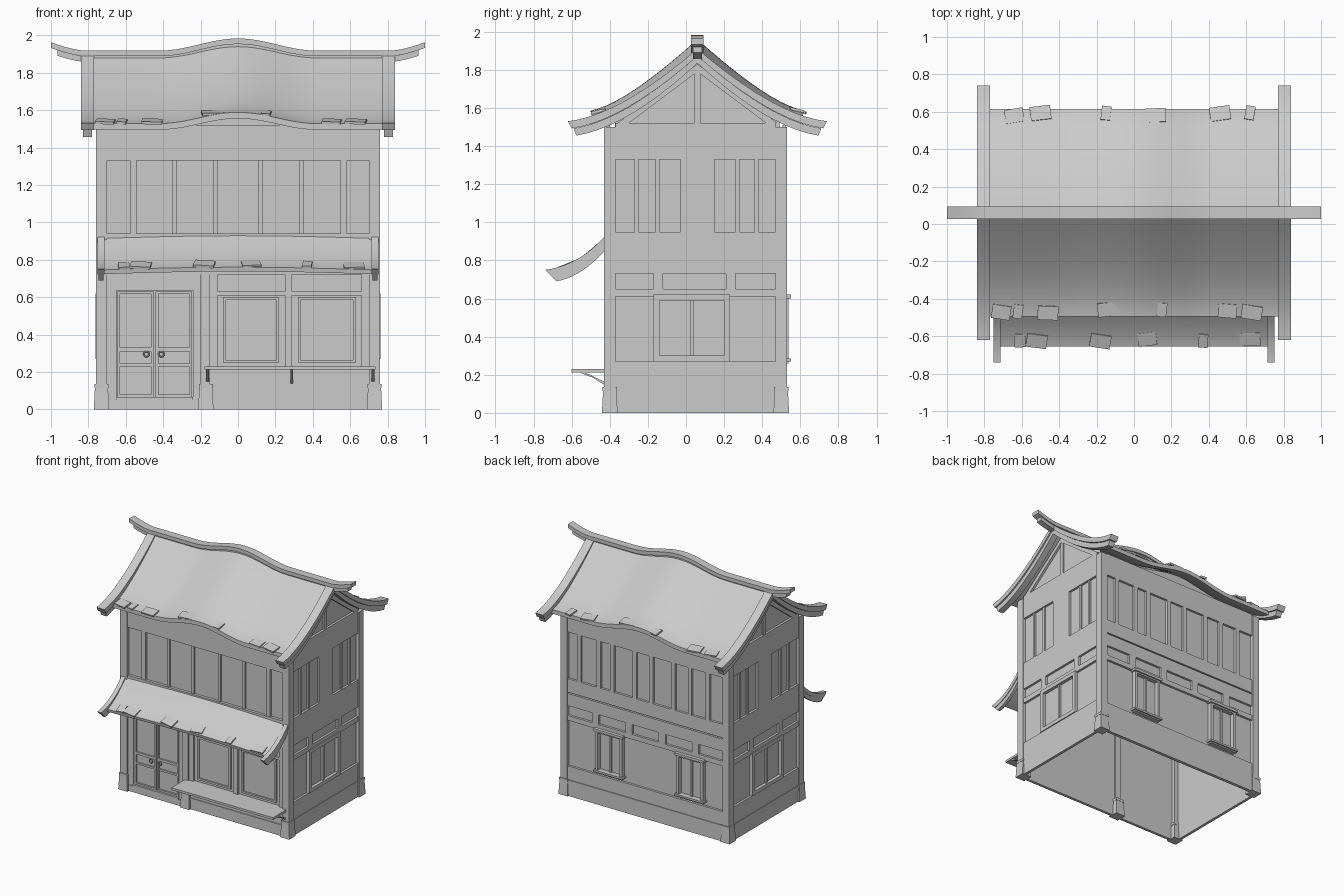
import bpy, bmesh, math, random
from mathutils import Matrix

if "Cube" in bpy.data.objects:
    bpy.data.objects.remove(bpy.data.objects["Cube"])
random.seed(4)
C = 0.06                       # y of the roof ridge
# wall planes: axis (0=x, 1=y), position, outward sign
SIDES = {"front": (1, -0.40, -1), "back": (1, 0.505, 1), "left": (0, -0.735, -1), "right": (0, 0.735, 1)}


def finish(name, bm, smooth=False):
    bmesh.ops.recalc_face_normals(bm, faces=bm.faces[:])
    me = bpy.data.meshes.new(name)
    bm.to_mesh(me)
    bm.free()
    if smooth:
        for p in me.polygons:
            p.use_smooth = True
        me.set_sharp_from_angle(angle=math.radians(30))
    ob = bpy.data.objects.new(name, me)
    bpy.context.collection.objects.link(ob)
    return ob


def boxes(name, items):
    """One object from boxes (x0, x1, y0, y1, z0, z1)."""
    bm = bmesh.new()
    for x0, x1, y0, y1, z0, z1 in items:
        m = Matrix.Translation(((x0 + x1) / 2, (y0 + y1) / 2, (z0 + z1) / 2))
        bmesh.ops.create_cube(bm, size=1, matrix=m @ Matrix.Diagonal((x1 - x0, y1 - y0, z1 - z0, 1)))
    return finish(name, bm)


def on(side, u0, u1, z0, z1, d=0.018):
    """Box standing out by d from a wall."""
    ax, p, s = SIDES[side]
    a, b = sorted((p, p + s * d))
    return (a, b, u0, u1, z0, z1) if ax == 0 else (u0, u1, a, b, z0, z1)


def frame(side, u0, u1, z0, z1, w=0.02, d=0.03):
    return [on(side, u0, u0 + w, z0, z1, d), on(side, u1 - w, u1, z0, z1, d),
            on(side, u0 + w, u1 - w, z0, z0 + w, d), on(side, u0 + w, u1 - w, z1 - w, z1, d)]


def sheet(name, pts):
    bm = bmesh.new()
    bm.faces.new([bm.verts.new(p) for p in pts])
    return finish(name, bm)


def bez(a, b, c, n=10):
    return [tuple((1 - t) ** 2 * a[i] + 2 * t * (1 - t) * b[i] + t * t * c[i] for i in (0, 1))
            for t in (k / n for k in range(n + 1))]


def sweep(name, section, xs, lift=lambda x: 0, smooth=True):
    """Carry a (y, z) section along x, lifted by a function of x."""
    bm = bmesh.new()
    rings = [[bm.verts.new((x, y, z + lift(x))) for y, z in section] for x in xs]
    n = len(section)
    for r, q in zip(rings, rings[1:]):
        for i in range(n):
            bm.faces.new((r[i], r[(i + 1) % n], q[(i + 1) % n], q[i]))
    bm.faces.new(rings[0])
    bm.faces.new(rings[-1])
    return finish(name, bm, smooth)


def gable(top, bottom):
    """Mirror two half curves (distance from ridge, z) into a closed section."""
    both = lambda h: [(C - d, z) for d, z in reversed(h)] + [(C + d, z) for d, z in h[1:]]
    return both(top) + both(bottom)[::-1]


def lean(top, bottom):
    return top + bottom[::-1]


def bump(x):
    return 0.03 * (1 + math.cos(math.pi * x / 0.42)) if abs(x) < 0.42 else 0


def ridge_lift(x):
    return bump(x) * 1.08 + 0.045 * (max(0, abs(x) - 0.82) / 0.18) ** 1.5


span = lambda w, n: [-w + 2 * w * i / n for i in range(n + 1)]

# wall shells, open underneath
sheet("front_wall", [(-.735, -.40, 0), (.735, -.40, 0)] + [(x, -.40, 1.525 + bump(x)) for x in span(.735, 16)[::-1]])
sheet("back_wall", [(-.735, .505, 0), (.735, .505, 0)] + [(x, .505, 1.525 + bump(x)) for x in span(.735, 16)[::-1]])
under = bez((0, 1.87), (.38, 1.53), (.555, 1.495))
gable_top = [(C + s * d, z) for s, h in ((1, under[::-1]), (-1, under[1:])) for d, z in h if d < .46]
for side in ("left", "right"):
    x = SIDES[side][1]
    sheet(side + "_wall", [(x, -.40, 0), (x, .505, 0)] + [(x, y, z) for y, z in gable_top])

# corner posts and door post, with tapered bases
corners = [(sx * .73, y) for sx in (-1, 1) for y in (-.40, .50)]
boxes("corner_posts", [(x - .03, x + .03, y - .03, y + .03, .1, 1.5) for x, y in corners])
boxes("door_post", [(-.2, -.15, -.43, -.39, .1, .75)])
bm = bmesh.new()
for x, y in corners + [(-.172, -.40)]:
    bmesh.ops.create_cone(bm, cap_ends=True, segments=4, radius1=.041 * 2 ** .5, radius2=.035 * 2 ** .5, depth=.115,
                          matrix=Matrix.Translation((x, y, .0575)) @ Matrix.Rotation(math.pi / 4, 4, 'Z'))
    bmesh.ops.create_cube(bm, size=1, matrix=Matrix.Translation((x, y, .125)) @ Matrix.Diagonal((.074, .074, .02, 1)))
finish("post_bases", bm)

# horizontal beams of the side walls, their panels, windows and gable trusses
for side in ("left", "right"):
    b = [on(side, -.37, .47, z0, z1) for z0, z1 in ((.13, .27), (.61, .65), (.73, .92), (.92, .95), (1.33, 1.52))]
    b += [on(side, -.37, .47, 0, .13, .022), on(side, -.03, .15, .95, 1.33)]
    b += [on(side, u, u + .02, .95, 1.33, .012) for u in (-.27, -.16, .26, .36)]
    b += [on(side, u, u + .05, .65, .73) for u in (-.17, .21)]
    boxes(side + "_wall_beams", b)
    boxes(side + "_window_frame", frame(side, -.17, .23, .27, .62, .03, .026) + [on(side, .02, .04, .29, .6, .015)])
    x0 = min(SIDES[side][1], SIDES[side][1] + SIDES[side][2] * .018)
    for s in (-1, 1):
        sweep(side + "_gable_rafter", [(C, 1.83), (C, 1.79), (C + s * .36, 1.52), (C + s * .42, 1.52)],
              [x0, x0 + .018], smooth=False)
    boxes(side + "_king_post", [on(side, C - .015, C + .015, 1.52, 1.8, .012)])

# back wall beams, battens and two windows
b = [on("back", -.7, .7, z0, z1) for z0, z1 in ((.61, .65), (.73, .83), (.84, .95), (1.33, 1.51))]
b += [on("back", -.7, .7, 0, .13, .025), on("back", -.7, .7, .13, .24)]
b += [on("back", u - .018, u + .018, .95, 1.33) for u in (-.56, -.4, -.25, -.05, .1, .3, .42, .6)]
b += [on("back", u - .03, u + .03, .65, .73) for u in (-.45, -.15, .15, .45)]
boxes("back_wall_beams", b)
for u in (-.53, .2):
    boxes("back_window", frame("back", u, u + .24, .26, .61, .022, .034)
          + [on("back", u - .012, u + .252, .6, .62, .045), on("back", u - .012, u + .252, .27, .285, .045)]
          + [on("back", u + .113, u + .127, .28, .6, .015)])

# front wall beams and upper shutters
b = [on("front", -.7, .7, z0, z1, .022) for z0, z1 in ((.72, .94), (1.33, 1.52), (0, .05))]
b += [on("front", -.15, .7, .05, .09, .022), on("front", -.15, .7, .09, .22, .016)]
b += [on("front", u - .018, u + .018, .94, 1.33) for u in (-.56, .565)]
b += [on("front", u - .012, u + .012, .94, 1.33, .012) for u in (-.34, -.12, .12, .34)]
boxes("front_wall_beams", b)

# shop windows beside the door, with transom panels
b = [on("front", .25, .29, .22, .72), on("front", -.15, -.11, .22, .72), on("front", .66, .7, .22, .72)]
b += [on("front", -.11, .25, .61, .63), on("front", .29, .66, .61, .63)]
b += frame("front", -.08, .22, .25, .6, .015, .012) + frame("front", .32, .63, .25, .6, .015, .012)
boxes("shop_windows", b)

# double door with frame and ring handles
b = [on("front", -.7, -.65, .05, .72), on("front", -.24, -.2, .05, .72), on("front", -.65, -.24, .635, .72),
     on("front", -.65, -.24, .05, .065, .03)]
boxes("door_frame", b)
for u in (-.645, -.44):
    boxes("door_leaf", frame("front", u, u + .195, .065, .63, .014, .014)
          + [on("front", u + .014, u + .181, .31, .33, .012), on("front", u + .014, u + .181, .23, .245, .01)])
for x in (-.49, -.41):
    bpy.ops.mesh.primitive_torus_add(location=(x, -.42, .295), rotation=(math.pi / 2, 0, 0), major_radius=.014,
                                     minor_radius=.004, major_segments=12, minor_segments=6)
    bpy.context.object.name = "door_handle"

# bench in front of the shop window
boxes("bench_seat", [(-.18, .735, -.6, -.4, .212, .23)])
for x in (-.17, .28, .715):
    sweep("bench_brace", [(-.56, .212), (-.53, .212), (-.41, .135), (-.41, .155)], [x, x + .015], smooth=False)

# main roof and its two-tier barge boards
roof_top = bez((0, 1.9), (.38, 1.56), (.555, 1.528))
sweep("main_roof", gable(roof_top, under), span(.78, 40), bump)
upper = gable(bez((0, 1.91), (.41, 1.56), (.68, 1.53)), bez((0, 1.872), (.39, 1.53), (.66, 1.493)))
lower = gable(bez((0, 1.872), (.39, 1.53), (.65, 1.493)), bez((0, 1.835), (.36, 1.5), (.635, 1.455)))
for s in (-1, 1):
    sweep("barge_board_upper", upper, [s * .77, s * .84])
    sweep("barge_board_lower", lower, [s * .78, s * .83])

# ridge beam in two tiers
sweep("ridge_cap", [(C - .033, 1.888), (C + .033, 1.888), (C + .033, 1.918), (C - .033, 1.918)], span(1, 60), ridge_lift)
sweep("ridge_beam", [(C - .024, 1.858), (C + .024, 1.858), (C + .024, 1.888), (C - .024, 1.888)], span(.965, 58), ridge_lift)

# awning over the shop front, with side boards
awning_lift = lambda x: .015 * math.cos(math.pi * x / 1.5)
awn_top = bez((-.41, .925), (-.55, .785), (-.655, .745))
sweep("awning", lean(awn_top, bez((-.41, .895), (-.54, .765), (-.65, .722))), span(.725, 20), awning_lift)
mid = bez((-.41, .905), (-.55, .745), (-.71, .72))
for s in (-1, 1):
    sweep("awning_board_upper", lean(bez((-.41, .945), (-.55, .775), (-.74, .75)), mid), [s * .715, s * .75])
    sweep("awning_board_lower", lean(mid, bez((-.41, .87), (-.54, .715), (-.68, .69))), [s * .72, s * .745])


# loose shingles along the eaves: (centre x, width)
def shingles(name, spots, y, z, slope, lift):
    bm = bmesh.new()
    for x, w in spots:
        m = Matrix.Translation((x, y + random.uniform(-.012, .012), z + lift(x))) @ Matrix.Rotation(slope, 4, 'X')
        m = m @ Matrix.Rotation(random.uniform(-.2, .2), 4, 'Z')
        bmesh.ops.create_cube(bm, size=1, matrix=m @ Matrix.Diagonal((w, .075, .014, 1)))
    finish(name, bm)


shingles("front_shingles", [(-.71, .1), (-.62, .05), (-.46, .11), (-.13, .13), (.15, .05), (.5, .1), (.63, .11)],
         C - .525, 1.539, .22, bump)
shingles("back_shingles", [(-.64, .1), (-.5, .11), (-.15, .05), (.11, .12), (.46, .11), (.62, .05)],
         C + .525, 1.539, -.22, bump)
shingles("awning_shingles", [(-.61, .06), (-.52, .11), (-.18, .11), (.07, .1), (.37, .05), (.62, .11)],
         -.625, .763, .38, awning_lift)
